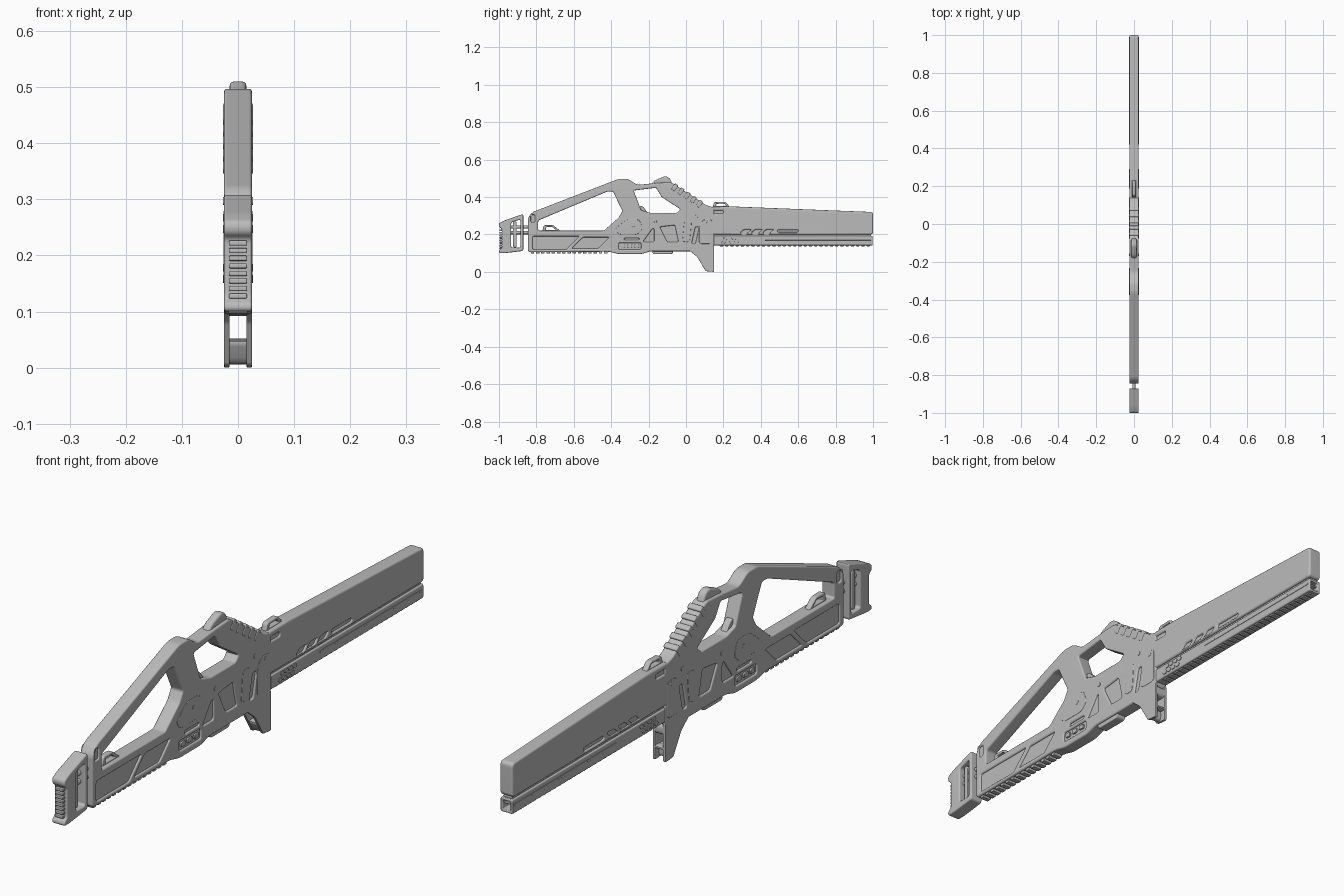
import bpy
import bmesh
from math import radians, pi, cos, sin
from mathutils import Vector

if "Cube" in bpy.data.objects:
    bpy.data.objects.remove(bpy.data.objects["Cube"], do_unlink=True)

steel = bpy.data.materials.new("plain grey")
steel.use_nodes = True
grey = (0.5, 0.5, 0.5, 1)
steel.diffuse_color = grey
steel.node_tree.nodes["Principled BSDF"].inputs["Base Color"].default_value = grey
steel.node_tree.nodes["Principled BSDF"].inputs["Roughness"].default_value = 0.6

SIDE = (radians(90), 0, radians(90))   # outline drawn in y, z and extruded along x
FRONT = (radians(90), 0, 0)            # outline drawn in x, z and extruded along y
HALF = 0.025


def rounded(points, radius):
    """Outline in hundredths of a unit with softened corners."""
    pts = [Vector(p) / 100 for p in points]
    if radius == 0:
        return pts
    result = []
    for i, corner in enumerate(pts):
        before, after = pts[i - 1] - corner, pts[(i + 1) % len(pts)] - corner
        a = corner + before.normalized() * min(radius, before.length * 0.45)
        b = corner + after.normalized() * min(radius, after.length * 0.45)
        for step in range(5):
            t = step / 4
            result.append(a * (1 - t) ** 2 + corner * 2 * t * (1 - t) + b * t * t)
    return result


def finish(name, mesh):
    mesh.materials.clear()
    mesh.materials.append(steel)
    for face in mesh.polygons:
        face.use_smooth = True
    mesh.set_sharp_from_angle(angle=radians(32))
    obj = bpy.data.objects.new(name, mesh)
    bpy.context.collection.objects.link(obj)
    obj.modifiers.new("even shading", "WEIGHTED_NORMAL").keep_sharp = True
    return obj


def plate(name, outline, holes=(), half=HALF, bevel=0.006, radius=0.015,
          hole_radius=0.015, rotation=SIDE, location=(0, 0, 0)):
    """Extruded outline with openings and soft edges."""
    curve = bpy.data.curves.new(name, "CURVE")
    curve.dimensions = "2D"
    curve.fill_mode = "BOTH"
    curve.extrude = half - bevel
    curve.bevel_depth = bevel
    curve.bevel_resolution = 2
    curve.offset = -bevel
    loops = [rounded(outline, radius)] + [rounded(h, hole_radius) for h in holes]
    for loop in loops:
        spline = curve.splines.new("POLY")
        spline.points.add(len(loop) - 1)
        for point, co in zip(spline.points, loop):
            point.co = (co.x, co.y, 0, 1)
        spline.use_cyclic_u = True
    temp = bpy.data.objects.new(name, curve)
    bpy.context.collection.objects.link(temp)
    graph = bpy.context.evaluated_depsgraph_get()
    mesh = bpy.data.meshes.new_from_object(temp.evaluated_get(graph))
    bpy.data.objects.remove(temp, do_unlink=True)
    bm = bmesh.new()
    bm.from_mesh(mesh)
    bmesh.ops.remove_doubles(bm, verts=bm.verts, dist=0.00005)
    bmesh.ops.recalc_face_normals(bm, faces=bm.faces)
    bm.to_mesh(mesh)
    bm.free()
    obj = finish(name, mesh)
    obj.rotation_euler = rotation
    obj.location = location
    return obj


def panel(name, outline, openings, pockets, depth=0.006, **options):
    """Plate with through openings and shallow pockets on both sides."""
    plate(name, outline, list(openings) + list(pockets), hole_radius=0.008, **options)
    for pocket in pockets:
        plate(name + "_pocket_floor", pocket, half=HALF - depth, bevel=0, radius=0.008)


def rect(y0, y1, z0, z1, slant=0):
    return [(y0, z0), (y1, z0), (y1 + slant, z1), (y0 + slant, z1)]


def row(obj, count, step, axis=0):
    array = obj.modifiers.new("row", "ARRAY")
    array.count = count
    array.use_relative_offset = False
    array.use_constant_offset = True
    offset = [0, 0, 0]
    offset[axis] = step
    array.constant_offset_displace = offset


def rod(name, radius, length, location):
    bm = bmesh.new()
    bmesh.ops.create_cone(bm, cap_ends=True, segments=20, radius1=radius,
                          radius2=radius, depth=length)
    mesh = bpy.data.meshes.new(name)
    bm.to_mesh(mesh)
    bm.free()
    obj = finish(name, mesh)
    obj.rotation_euler = FRONT
    obj.location = location


# Main frame: stock, neck, receiver and grip in one piece
frame = [(-84.5, 10.5), (-84.5, 29), (-82, 32), (-36, 49.7), (-31, 49.7), (-26, 46.5),
         (-16, 47.5), (-8, 48), (11, 35.5), (15, 34.5), (15, 13), (8, 11), (-19, 11),
         (-24, 9.5), (-36, 9.5), (-41, 10.8)]
stock_opening = [(-79, 22), (-44, 22), (-36, 29), (-34, 32.5), (-39, 43), (-42, 43), (-79, 27.5)]
trigger_opening = [(-28, 43.5), (-16, 45), (-13, 40), (-3, 33.5), (-5, 31.5), (-19, 31.5),
                   (-24, 33)]
frame_pockets = [
    rect(-82, -64, 12, 19, 7)[:2] + [(-57, 19), (-82, 19)],
    rect(-61, -47, 12.5, 18.5, 6),
    rect(-36, -24, 12, 15.5),
    rect(-83, -80.7, 26.5, 30.5),
    [(-23, 16), (-17, 16), (-17, 23), (-18, 23)],
    [(-14, 24), (-6, 25), (-4, 16), (-10, 16)],
    rect(-33, -25, 17, 18),
    rect(3, 5, 15, 24, 2),
]
panel("frame", frame, [stock_opening, trigger_opening], frame_pockets)

# Raised receiver covers, seams and small studs
plate("neck_cover", [(-38, 23), (-32, 28), (-25, 28), (-23, 23), (-26, 20), (-36, 20)],
      half=0.0262, bevel=0.002)
plate("receiver_cover", rect(-2, 2, 16, 27, 1), half=0.0262, bevel=0.002)
plate("front_cover", [(7, 15), (14, 15), (14, 28), (9, 28), (7, 24)], half=0.0262, bevel=0.002)
row(plate("rail_stud", rect(-35, -32.5, 13, 14.7), half=0.025, bevel=0.002, radius=0.006), 3, 0.037)
plate("receiver_underside", rect(-18, -7, 9.5, 12), half=0.018, bevel=0.003)
for y, z in ((-17, 26), (-29, 24), (5, 29), (11, 26)):
    plate("cover_stud", rect(y, y + 1.4, z, z + 1.4), half=0.027, bevel=0.001, radius=0.006)

# Grip: knob on top and slanted ribs along its outer edge
plate("grip_knob", [(-19, 46), (-17, 48.8), (-11, 51.3), (-8.5, 50), (-7, 46)],
      half=0.015, bevel=0.008)
plate("trigger", [(-24, 31), (-25, 35.5), (-23, 35), (-20, 31)], half=0.012, bevel=0.003)
for i in range(5):
    y, z = -8 + 3.3 * i, 44.2 - 2.2 * i
    plate("grip_rib", [(y, z), (y + 1.8, z - 1.2), (y + 4, z + 2), (y + 2.2, z + 3.2)],
          half=0.0265, bevel=0.004, radius=0.006)

# Butt pad with ribbed back and guide rods
pad = [(-100, 10), (-100, 11.5), (-98.5, 12.5), (-98.5, 23), (-100, 24), (-100, 26),
       (-97, 27.5), (-87, 31), (-87, 11.2), (-97, 10)]
pad_opening = [(-93.5, 13), (-93.5, 26.5), (-88.5, 28), (-88.5, 13)]
plate("butt_pad", pad, [pad_opening], bevel=0.005, radius=0.01, hole_radius=0.01)
row(plate("butt_rib", rect(-99.7, -97, 12.3, 13.2), half=0.016, bevel=0.002, radius=0.003), 8, 0.0135, 1)
for z in (0.24, 0.21):
    rod("guide_rod", 0.009, 0.13, (0, -0.88, z))
plate("rod_slide", rect(-92.5, -90.5, 13, 27), half=0.012, bevel=0.003)

# Serrated underside of the stock
row(plate("stock_tooth", rect(-83, -81.2, 9.7, 12), half=0.017, bevel=0.002, radius=0.003), 15, 0.028)

# Barrel shroud with vents
shroud = [(13, 20), (13, 34.8), (24, 35), (100, 32), (100, 20)]
vents = [rect(y, y + 4, 20.8, 22.6, 2) for y in (29, 35, 41)]
panel("barrel_shroud", shroud, [], vents + [rect(13.8, 20, 31.3, 32.8), rect(49, 60, 21.2, 22.4)],
      bevel=0.007)
plate("shroud_gap_core", rect(14, 99, 18, 21), half=0.017, bevel=0.001)

# Lower barrel rail: a square tube open at the muzzle
tube = plate("lower_rail", rect(-2.4, 2.4, 14.2, 19.2), [rect(-1.5, 1.5, 15.1, 18.3)], half=0.425,
             bevel=0.003, radius=0.006, hole_radius=0.004, rotation=FRONT, location=(0, 0.573, 0))
plate("rail_plug", rect(15, 94, 15, 18.4), half=0.0155, bevel=0)
row(plate("rail_tooth", rect(18, 20, 13.7, 15), half=0.016, bevel=0.001, radius=0.003), 29, 0.028)
plate("rail_side_strip", rect(42, 99, 16.9, 17.6), half=0.0255, bevel=0.001, radius=0.003)
hexagon = [(1.1 * cos(i * pi / 3), 1.1 * sin(i * pi / 3)) for i in range(6)]
for i in range(4):
    for z in (15.8, 17.8):
        shift = 20 + 2.3 * i + (z - 15.8) * 0.6
        plate("rail_hexagon", [(a + shift, b * 0.75 + z) for a, b in hexagon],
              half=0.0265, bevel=0.001, radius=0)

# Sling loops on shroud and stock
plate("front_sling_loop", [(14, 34), (15, 37.3), (21, 37.5), (24, 34)],
      [[(16, 35.3), (16.3, 36.4), (20.5, 36.5), (21.5, 35.3)]],
      half=0.01, bevel=0.003, radius=0.01, hole_radius=0.004)
plate("rear_sling_loop", [(-77, 21), (-76, 25), (-71, 25), (-66, 21)],
      [[(-75, 22.5), (-74.7, 24), (-71.5, 24), (-69.5, 22.5)]],
      half=0.01, bevel=0.003, radius=0.01, hole_radius=0.004)

# Hollow front foot: two cheeks joined above and below a tunnel
foot = [(1, 12), (6, 8), (10.5, 0.4), (15, 0), (15, 14), (5, 14)]
for side in (-1, 1):
    plate("front_foot_cheek", foot, half=0.005, bevel=0.002, radius=0.006,
          location=(side * 0.02, 0, 0))
plate("front_foot_bridge", [(8, 5), (10.7, 0.6), (13, 0.6), (13, 5)], half=0.017, bevel=0)
plate("front_foot_bar", rect(12, 15, 4, 5.2), half=0.017, bevel=0)
plate("front_foot_roof", [(2, 11.5), (5, 9.2), (15, 9.2), (15, 13)], half=0.017, bevel=0)
